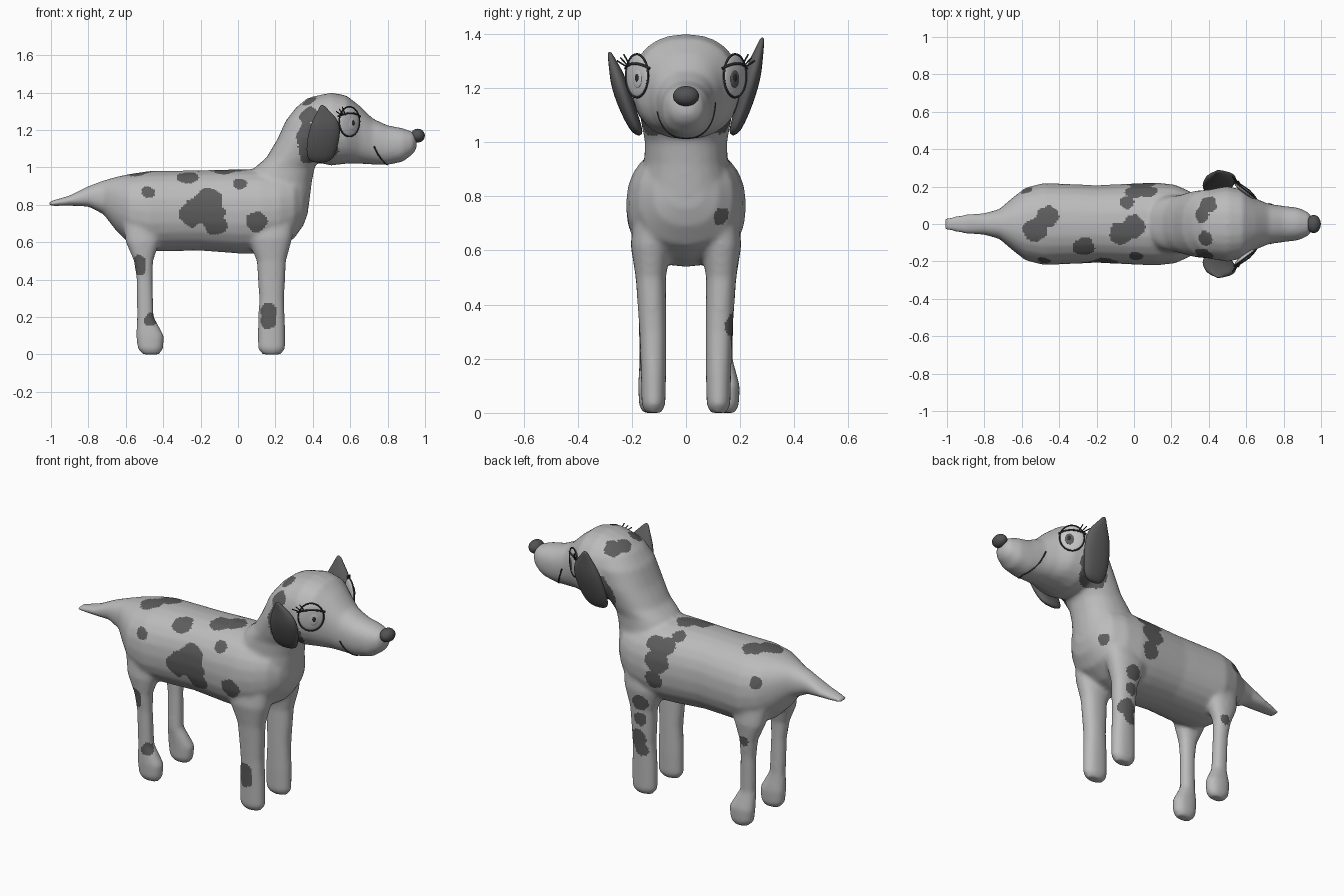
import bpy, bmesh, math
from mathutils import Vector, Matrix, noise
from mathutils.bvhtree import BVHTree

cube = bpy.data.objects.get("Cube")
if cube:
    bpy.data.objects.remove(cube, do_unlink=True)


def material(name, grey):
    m = bpy.data.materials.new(name)
    m.use_nodes = True
    colour = (grey, grey, grey, 1)
    m.diffuse_color = colour
    m.node_tree.nodes["Principled BSDF"].inputs["Base Color"].default_value = colour
    return m


COAT = material("pale grey coat", 0.5)
SPOT = material("dark grey spots", 0.11)
NOSE = material("nose grey", 0.085)
EYE = material("eye grey", 0.56)
INK = material("ink line", 0.03)


def add_object(name, data, *mats):
    ob = bpy.data.objects.new(name, data)
    bpy.context.collection.objects.link(ob)
    for m in mats:
        data.materials.append(m)
    return ob


def from_bmesh(name, bm, *mats):
    me = bpy.data.meshes.new(name)
    bm.to_mesh(me)
    bm.free()
    for p in me.polygons:
        p.use_smooth = True
    return add_object(name, me, *mats)


def bake(ob, *mats):
    """Replace an object by a plain mesh of its evaluated shape."""
    bpy.context.view_layer.update()
    dg = bpy.context.evaluated_depsgraph_get()
    me = bpy.data.meshes.new_from_object(ob.evaluated_get(dg))
    name = ob.name
    bpy.data.objects.remove(ob, do_unlink=True)
    me.materials.clear()
    for p in me.polygons:
        p.use_smooth = True
    return add_object(name, me, *mats)


def loft(bm, rings, along, sides=24):
    """Closed loft; ring = station, low, high, half width, optional y centre."""
    loops = []
    for t, low, high, half, *yc in rings:
        loop = []
        for i in range(sides):
            a = math.tau * i / sides
            c, s = (math.copysign(abs(f) ** 0.88, f) for f in (math.cos(a), math.sin(a)))
            mid = (low + high) / 2 + (high - low) / 2 * s
            y = (yc[0] if yc else 0) + half * c
            loop.append(bm.verts.new((t, y, mid) if along == "x" else (mid, y, t)))
        loops.append(loop)
    faces = [bm.faces.new(loops[0]), bm.faces.new(loops[-1])]
    for a, b in zip(loops, loops[1:]):
        for i in range(sides):
            j = (i + 1) % sides
            faces.append(bm.faces.new((a[i], a[j], b[j], b[i])))
    bmesh.ops.recalc_face_normals(bm, faces=faces)


# Body: trunk with tail, neck, head and legs fused into one skin
trunk = [(-1.01, .793, .818, .032), (-.9, .795, .85, .052), (-.8, .79, .9, .058),
         (-.72, .75, .93, .08), (-.65, .66, .95, .14), (-.58, .59, .965, .195),
         (-.48, .55, .98, .22), (-.2, .555, .985, .207), (0, .54, .99, .217),
         (.12, .54, .99, .222), (.22, .57, .98, .21), (.3, .62, .97, .175),
         (.35, .69, .92, .12), (.375, .76, .88, .06)]
neck = [(.8, -.02, .38, .18), (.92, .03, .395, .155), (1, .09, .41, .152),
        (1.05, .15, .44, .162), (1.15, .21, .5, .18), (1.25, .255, .58, .185),
        (1.32, .31, .6, .16), (1.37, .37, .58, .1)]
head = [(.34, 1.08, 1.34, .12), (.4, 1.03, 1.38, .185), (.5, 1.01, 1.4, .202),
        (.58, 1.02, 1.385, .185), (.65, 1.02, 1.33, .137), (.72, 1.015, 1.262, .108),
        (.8, 1.013, 1.225, .097), (.88, 1.03, 1.21, .087), (.935, 1.07, 1.19, .062),
        (.955, 1.1, 1.17, .03)]
front_leg = [(0, .13, .23, .03, .12), (.03, .106, .252, .044, .12), (.15, .106, .252, .047, .12),
             (.3, .113, .247, .05, .122), (.5, .1, .257, .056, .13),
             (.62, .05, .29, .075, .13), (.75, .05, .3, .06, .13)]
rear_leg = [(0, -.51, -.42, .03, .13), (.03, -.537, -.4, .044, .13), (.1, -.545, -.395, .047, .13),
            (.2, -.54, -.45, .037, .135), (.4, -.542, -.457, .037, .14),
            (.5, -.557, -.453, .042, .145), (.6, -.6, -.42, .06, .14), (.72, -.62, -.38, .06, .13)]
bm = bmesh.new()
loft(bm, trunk, "x")
loft(bm, neck, "z")
loft(bm, head, "x")
for side in (-1, 1):
    for leg in (front_leg, rear_leg):
        # the left hind foot splays outward
        splay = .022 if side > 0 and leg is rear_leg else 0
        loft(bm, [(z, a, b, r, side * y + (splay if z < .15 else 0))
                  for z, a, b, r, y in leg], "z")
body = from_bmesh("body", bm)
remesh = body.modifiers.new("fuse", "REMESH")
remesh.mode = "VOXEL"
remesh.voxel_size = 0.01
smooth = body.modifiers.new("soften", "SMOOTH")
smooth.factor = 0.5
smooth.iterations = 14
body = bake(body, COAT, SPOT)
bm = bmesh.new()
bm.from_mesh(body.data)
skin = BVHTree.FromBMesh(bm)
bm.free()

# Coat spots: x, y, z and radius, pulled onto the skin
right_spots = [(-.16, -.22, .83, .07), (-.24, -.22, .755, .07), (-.12, -.22, .69, .06),
               (-.15, -.22, .76, .08), (-.27, -.12, .95, .055), (-.48, -.2, .87, .035),
               (.01, -.17, .91, .038), (.1, -.22, .705, .056)]
left_spots = [(.04, .2, .83, .07), (.0, .18, .92, .05), (.07, .2, .93, .05), (.06, .2, .72, .05),
              (-.04, .13, .98, .04), (-.58, .19, .86, .035), (.33, .135, .725, .032)]
back_spots = [(-.53, -.03, .98, .065), (-.46, .04, .98, .06), (-.07, -.05, .99, .06),
              (0, -.01, .99, .06)]
leg_spots = [(-.53, -.18, .5, .035), (-.53, -.18, .46, .035), (-.465, -.17, .19, .035),
             (.16, -.17, .23, .045), (.16, -.17, .18, .045), (.16, .2, .55, .05),
             (.17, .18, .45, .04), (.19, .16, .33, .055), (.17, .17, .27, .04),
             (-.5, .18, .5, .03)]
head_spots = [(.41, -.17, 1.08, .09), (.46, -.18, 1.1, .08), (.39, -.17, 1.17, .075),
              (.38, -.15, 1.27, .05), (.38, -.08, 1.36, .042), (.42, .17, 1.08, .09),
              (.45, .18, 1.14, .08), (.36, .05, 1.36, .045), (.39, .11, 1.36, .05)]
spots = [(skin.find_nearest(Vector(p))[0], r) for *p, r in
         right_spots + left_spots + back_spots + leg_spots + head_spots]
for face in body.data.polygons:
    c = face.center
    wobble = 1 + 0.2 * noise.noise(c * 22)
    face.material_index = int(any((c - p).length < r * wobble for p, r in spots))


def ink(name, points, thick, closed=False):
    """Thin drawn line through the points."""
    cu = bpy.data.curves.new(name, "CURVE")
    cu.dimensions = "3D"
    cu.bevel_depth = thick
    cu.bevel_resolution = 1
    cu.use_fill_caps = True
    line = cu.splines.new("POLY")
    line.points.add(len(points) - 1)
    for sp, p in zip(line.points, points):
        sp.co = (*p, 1)
    line.use_cyclic_u = closed
    return bake(add_object(name, cu), INK)


def ellipsoid(name, matrix, mat):
    bm = bmesh.new()
    bmesh.ops.create_uvsphere(bm, u_segments=28, v_segments=16, radius=1, matrix=matrix)
    return from_bmesh(name, bm, mat)


# Nose and smile
ellipsoid("nose", Matrix.Translation((.961, 0, 1.17)) @ Matrix.Diagonal((.038, .048, .037, 1)), NOSE)
smile = [Vector(p) for p in [(.73, -.12, 1.11), (.75, -.11, 1.06), (.78, -.07, 1.01), (.8, 0, 1),
                             (.78, .07, 1.01), (.75, .11, 1.07), (.72, .13, 1.16)]]
path = [a.lerp(b, k / 6) for a, b in zip(smile, smile[1:]) for k in range(6)]
ink("smile", [skin.find_nearest(p)[0] for p in path], .004)

# Ears: pointed flaps standing away from the head, the left one taller
ear = [(1.02, .37, .5, .022, .172), (1.1, .36, .535, .032, .208), (1.2, .375, .555, .036, .242),
       (1.26, .4, .535, .026, .258), (1.3, .425, .49, .016, .272), (1.335, .44, .46, .007, .283)]
for word, side, stretch in (("right", -1, 1), ("left", 1, 1.17)):
    bm = bmesh.new()
    loft(bm, [(1.02 + (z - 1.02) * stretch, a, b, r, side * y) for z, a, b, r, y in ear], "z", 12)
    flap = from_bmesh(word + "_ear", bm)
    flap.modifiers.new("round", "SUBSURF").levels = 2
    bake(flap, SPOT)

    # Eye: flat oval with rim, lid line, iris and lashes
    out = Vector((.6, side * .8, 0))
    ahead = Vector((.8, side * -.6, 0))
    up = Vector((0, 0, 1))
    centre = Vector((.593, side * .178, 1.245))

    def spot(u, v, n=0.0):
        return centre + ahead * u + up * v + out * n

    def oval(part, u, v, n, w, h, d, mat):
        frame = Matrix((ahead * w, up * h, out * d)).transposed().to_4x4()
        ellipsoid(word + part, Matrix.Translation(spot(u, v, n)) @ frame, mat)

    oval("_eye", 0, 0, 0, .068, .08, .016, EYE)
    oval("_iris", .012, -.01, .012, .028, .036, .006, SPOT if side > 0 else EYE)
    oval("_pupil", .016, -.008, .016, .011, .016, .004, INK)
    angles = [math.tau * k / 32 for k in range(32)]
    ink(word + "_eye_rim", [spot(.068 * math.cos(a), .08 * math.sin(a), .004) for a in angles], .004, True)
    ink(word + "_lid_line", [spot(.015 * k, .045 - .0007 * k * k, .014 - .0005 * k * k)
                             for k in range(-5, 6)], .005)
    for k in range(3):
        ink(word + "_lash", [spot(-.06 + .014 * k, .035, .01),
                             spot(-.1 + .02 * k, .055 + .012 * k, .02)], .003)
